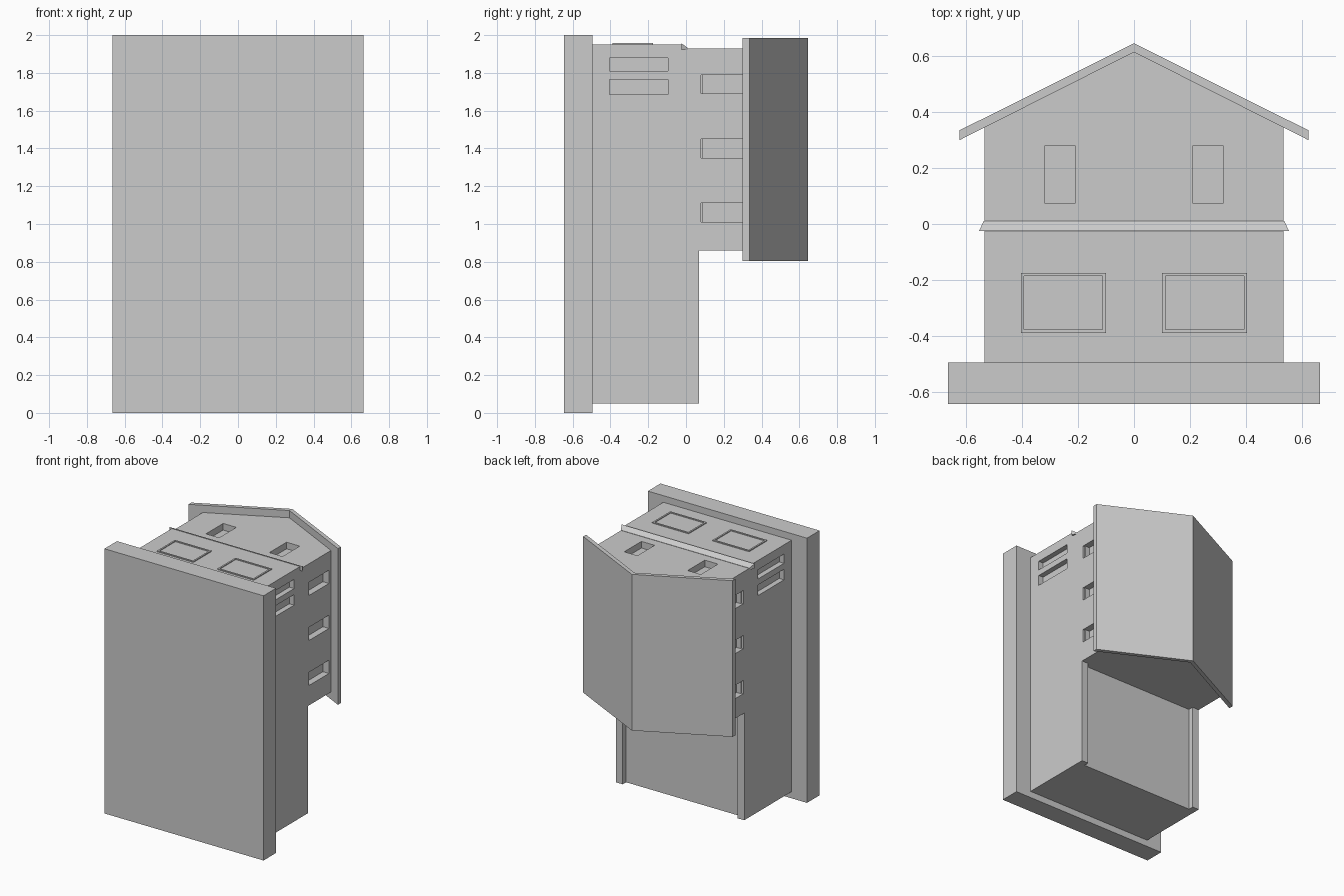
import bpy, bmesh

cube = bpy.data.objects.get("Cube")
if cube:
    bpy.data.objects.remove(cube, do_unlink=True)

grey = bpy.data.materials.new("plain grey")
grey.use_nodes = True
grey.diffuse_color = (0.6, 0.6, 0.6, 1)
grey.node_tree.nodes["Principled BSDF"].inputs["Base Color"].default_value = (0.6, 0.6, 0.6, 1)


def prism(name, outline, z0, z1):
    """Extrude an x-y outline from z0 to z1."""
    bm = bmesh.new()
    face = bm.faces.new([bm.verts.new((x, y, z0)) for x, y in outline])
    top = bmesh.ops.extrude_face_region(bm, geom=[face])["geom"]
    moved = [v for v in top if isinstance(v, bmesh.types.BMVert)]
    bmesh.ops.translate(bm, verts=moved, vec=(0, 0, z1 - z0))
    bmesh.ops.recalc_face_normals(bm, faces=bm.faces)
    mesh = bpy.data.meshes.new(name)
    bm.to_mesh(mesh)
    bm.free()
    mesh.materials.append(grey)
    obj = bpy.data.objects.new(name, mesh)
    bpy.context.scene.collection.objects.link(obj)
    return obj


def box(name, x0, x1, y0, y1, z0, z1):
    return prism(name, [(x0, y0), (x1, y0), (x1, y1), (x0, y1)], z0, z1)


def mirrored(name, x0, x1, *rest):
    return [box(name + "_left", x0, x1, *rest), box(name + "_right", -x1, -x0, *rest)]


def cut(target, cutters):
    """Carve recesses, then discard the cutters."""
    for c in cutters:
        c.hide_render = True
        mod = target.modifiers.new("recess", "BOOLEAN")
        mod.operation = "DIFFERENCE"
        mod.solver = "EXACT"
        mod.object = c
    bpy.context.view_layer.update()
    graph = bpy.context.evaluated_depsgraph_get()
    result = bpy.data.meshes.new_from_object(target.evaluated_get(graph))
    target.modifiers.clear()
    target.data = result
    for c in cutters:
        bpy.data.objects.remove(c, do_unlink=True)


# Ground slab
box("ground_slab", -0.665, 0.665, -0.645, -0.495, 0, 2)

# Ground storey with long side slots
W = 0.536
lower = box("ground_storey", -W, W, -0.5, -0.02, 0.05, 1.95)
slots = []
for z0, z1 in ((1.685, 1.765), (1.81, 1.88)):
    slots += mirrored("slot", W - 0.04, W + 0.1, -0.405, -0.095, z0, z1)
cut(lower, slots)

# Rear terrace with side parapets
box("terrace_deck", -W, W, -0.02, 0.03, 0.05, 0.87)
mirrored("terrace_parapet", 0.48, W, 0.02, 0.07, 0.05, 0.87)

# Gabled upper storey with recessed windows
gable = [(-W, -0.02), (W, -0.02), (W, 0.347), (0, 0.617), (-W, 0.347)]
upper = prism("upper_storey", gable, 0.86, 1.93)
windows = mirrored("front_window", 0.21, 0.32, 0.075, 0.28, 1.88, 2.1)
for z in (1.06, 1.4, 1.74):
    windows += mirrored("side_window", W - 0.05, W + 0.1, 0.08, 0.32, z - 0.05, z + 0.05)
cut(upper, windows)

# Sills inside the side windows
for z in (1.06, 1.4, 1.74):
    mirrored("side_window_sill", W - 0.055, W - 0.015, 0.075, 0.09, z - 0.05, z + 0.05)

# Large ground floor window frames
for side in (-1, 1):
    x0, x1 = sorted((side * 0.1, side * 0.405))
    frame = box("large_window_frame", x0, x1, -0.39, -0.175, 1.94, 1.957)
    cut(frame, [box("pane", x0 + 0.012, x1 - 0.012, -0.378, -0.187, 1.951, 2)])

# Sloped string course between the storeys
band = prism("string_course", [(-0.555, -0.025), (0.555, -0.025), (0.538, 0.01), (-0.538, 0.01)], 1.92, 1.957)
for v in band.data.vertices:
    if v.co.y > 0 and v.co.z > 1.94:
        v.co.z = 1.932

# Pitched roof
roof = [(-0.625, 0.3), (0, 0.615), (0.625, 0.3), (0.625, 0.335), (0, 0.647), (-0.625, 0.335)]
prism("roof", roof, 0.805, 1.985)
